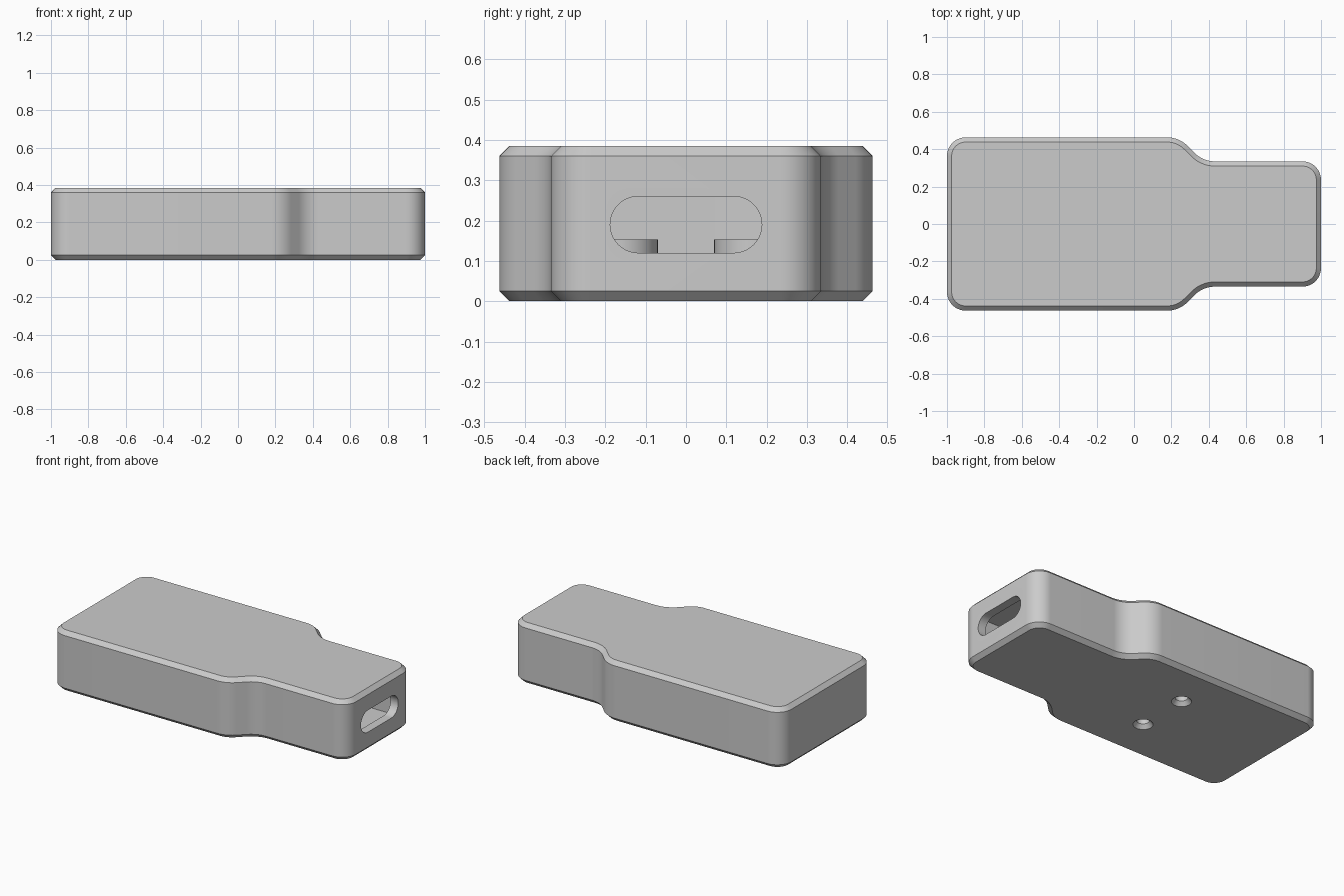
import bpy
import bmesh
import math
from mathutils import Vector

if "Cube" in bpy.data.objects:
    bpy.data.objects.remove(bpy.data.objects["Cube"])

HEIGHT, CHAMFER, WALL = 0.385, 0.025, 0.055
HOLE_X, HOLE_Y = -0.21, 0.17

grey = bpy.data.materials.new("plain grey plastic")
grey.use_nodes = True
grey.diffuse_color = (0.6, 0.6, 0.6, 1)
grey.node_tree.nodes["Principled BSDF"].inputs["Base Color"].default_value = (0.6, 0.6, 0.6, 1)


def rounded_outline(corners, steps=14):
    """Round each (x, y, radius) corner; return points with outward normals."""
    result = []
    for i, (x, y, r) in enumerate(corners):
        p = Vector((x, y))
        a = Vector(corners[i - 1][:2])
        b = Vector(corners[(i + 1) % len(corners)][:2])
        d1, d2 = (p - a).normalized(), (b - p).normalized()
        turn = math.atan2(d1.x * d2.y - d1.y * d2.x, d1.dot(d2))
        side = math.copysign(1, turn)
        n1 = Vector((d1.y, -d1.x))
        start = p - d1 * r * math.tan(abs(turn) / 2)
        centre = start - n1 * r * side
        base = math.atan2(n1.y, n1.x)
        for k in range(steps + 1):
            t = base + turn * k / steps
            n = Vector((math.cos(t), math.sin(t)))
            result.append((centre + n * r * side, n))
    return result


def make_object(name, bm):
    bmesh.ops.recalc_face_normals(bm, faces=bm.faces)
    mesh = bpy.data.meshes.new(name)
    bm.to_mesh(mesh)
    bm.free()
    mesh.materials.append(grey)
    obj = bpy.data.objects.new(name, mesh)
    bpy.context.collection.objects.link(obj)
    return obj


def loft(name, rings):
    """Skin a closed solid through rings of equal point count."""
    bm = bmesh.new()
    loops = [[bm.verts.new(p) for p in ring] for ring in rings]
    for low, high in zip(loops, loops[1:]):
        for i in range(len(low)):
            bm.faces.new((low[i - 1], low[i], high[i], high[i - 1]))
    bm.faces.new(loops[0])
    bm.faces.new(loops[-1])
    return make_object(name, bm)


def shell(name, outline, levels):
    """Stack inset copies of an outline at (inset, z) levels."""
    return loft(name, [[(*(p - n * d), z) for p, n in outline] for d, z in levels])


def lathe(name, x, y, profile, sides=48):
    angles = [2 * math.pi * k / sides for k in range(sides)]
    return loft(name, [[(x + r * math.cos(a), y + r * math.sin(a), z) for a in angles]
                       for r, z in profile])


def cut(target, cutter):
    cutter.hide_render = True
    mod = target.modifiers.new("cut", "BOOLEAN")
    mod.operation, mod.solver, mod.object = "DIFFERENCE", "EXACT", cutter
    bpy.context.view_layer.objects.active = target
    bpy.ops.object.modifier_apply(modifier=mod.name)
    bpy.data.objects.remove(cutter)


# Stepped case outline, wide at one end and narrow at the slotted end
half = [(1, 0.335, 0.1), (0.37, 0.335, 0.15), (0.24, 0.463, 0.15), (-1, 0.463, 0.1)]
outline = rounded_outline(half + [(x, -y, r) for x, y, r in reversed(half)])

# Chamfered outer body
case = shell("case_body", outline, [(CHAMFER, 0), (0, CHAMFER),
                                    (0, HEIGHT - CHAMFER), (CHAMFER, HEIGHT)])

# Hollow inside, leaving two round screw posts standing on the floor
cavity = shell("cavity_cutter", outline, [(WALL, WALL), (WALL, HEIGHT - WALL)])
for side in (-1, 1):
    cut(cavity, lathe("post_cutter", HOLE_X, side * HOLE_Y, [(0.1, 0), (0.1, 0.153)]))
cut(case, cavity)

# Countersunk screw holes through the posts
for side in (-1, 1):
    cut(case, lathe("screw_hole_cutter", HOLE_X, side * HOLE_Y,
                    [(0.066, -0.01), (0.037, 0.025), (0.037, 0.2)]))

# Rounded slot in the narrow end
slot = rounded_outline([(-0.188, 0.12, 0.0698), (0.188, 0.12, 0.0698),
                        (0.188, 0.26, 0.0698), (-0.188, 0.26, 0.0698)])
cut(case, loft("slot_cutter", [[(x, p.x, p.y) for p, n in slot] for x in (0.9, 1.1)]))

# Smooth the rounded walls, keep chamfers crisp
bpy.ops.object.select_all(action="DESELECT")
case.select_set(True)
bpy.context.view_layer.objects.active = case
bpy.ops.object.shade_smooth_by_angle(angle=math.radians(30))
